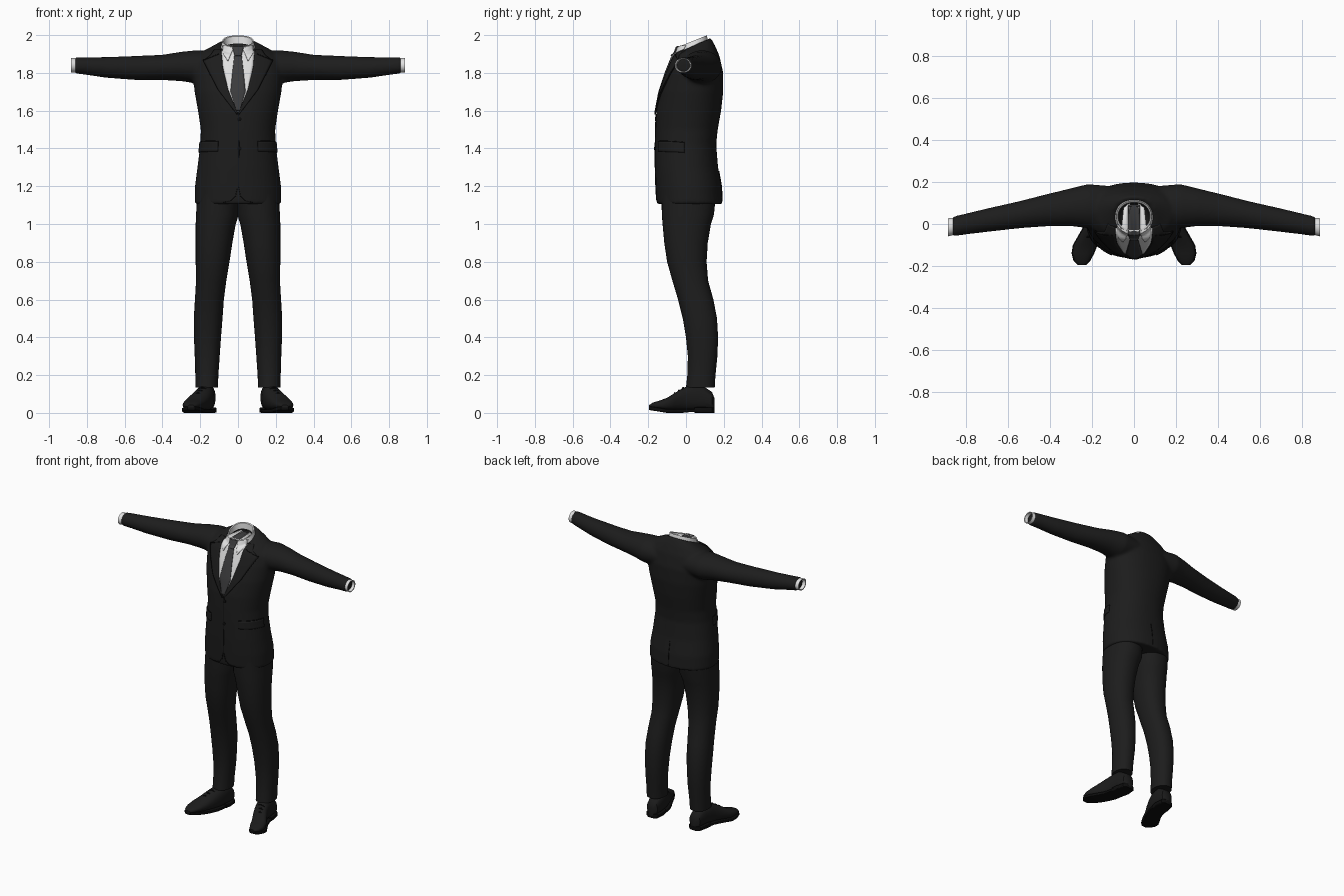
import bpy, bmesh, math
from mathutils import Vector
from mathutils.bvhtree import BVHTree

if "Cube" in bpy.data.objects:
    bpy.data.objects.remove(bpy.data.objects["Cube"])


def material(name, r, g, b, rough=0.8):
    m = bpy.data.materials.new(name)
    m.use_nodes = True
    m.diffuse_color = (r, g, b, 1)
    bsdf = m.node_tree.nodes["Principled BSDF"]
    bsdf.inputs["Base Color"].default_value = (r, g, b, 1)
    bsdf.inputs["Roughness"].default_value = rough
    return m


SUIT = material("charcoal cloth", .012, .012, .012)
SEAM = material("black seam", .004, .004, .004)
TIE = material("grey tie", .045, .045, .047)
SHIRT = material("white shirt", .75, .75, .75)
LEATHER = material("black leather", .011, .011, .011)


def oval(centre, a, b, power=2.2, n=40):
    """Superellipse ring around centre, spanned by the vectors a and b."""
    ring = []
    for i in range(n):
        t = math.tau * i / n
        c, s = math.cos(t), math.sin(t)
        ring.append(Vector(centre) + Vector(a) * math.copysign(abs(c) ** (2 / power), c)
                    + Vector(b) * math.copysign(abs(s) ** (2 / power), s))
    return ring


def level(z, hw, front, back, tilt=0, x=0):
    """Horizontal ring that may rise towards the back."""
    r = (back - front) / 2
    return oval((x, (front + back) / 2, z), (hw, 0, 0), (0, r, r * tilt))


def across(x, y, z, ry, rz):
    return oval((x, y, z), (0, ry, 0), (0, 0, rz), 2)


def add_loft(bm, rings, caps=True):
    rows = [[bm.verts.new(p) for p in ring] for ring in rings]
    n = len(rows[0])
    for lo, hi in zip(rows, rows[1:]):
        for i in range(n):
            bm.faces.new((lo[i], lo[(i + 1) % n], hi[(i + 1) % n], hi[i]))
    if caps:
        bm.faces.new(rows[0][::-1])
        bm.faces.new(rows[-1])


def finish(name, bm, mat, mirror=False, recalc=True, angle=40):
    if recalc:
        bmesh.ops.recalc_face_normals(bm, faces=bm.faces)
    me = bpy.data.meshes.new(name)
    bm.to_mesh(me)
    bm.free()
    me.materials.append(mat)
    ob = bpy.data.objects.new(name, me)
    bpy.context.collection.objects.link(ob)
    bpy.ops.object.select_all(action='DESELECT')
    ob.select_set(True)
    bpy.context.view_layer.objects.active = ob
    bpy.ops.object.shade_smooth_by_angle(angle=math.radians(angle))
    if mirror:
        ob.modifiers.new("mirror", 'MIRROR').use_clip = False
    return ob


def loft(name, rings, mat, mirror=False, caps=True):
    bm = bmesh.new()
    add_loft(bm, rings, caps)
    return finish(name, bm, mat, mirror)


# Jacket: body with a neck well, fused with both sleeves
bm = bmesh.new()
body = [(1.105, .23, -.155, .193), (1.2, .228, -.16, .188), (1.3, .215, -.163, .17),
        (1.42, .2, -.163, .16), (1.5, .197, -.162, .168), (1.6, .212, -.157, .186),
        (1.7, .23, -.138, .197), (1.8, .24, -.105, .197), (1.875, .225, -.08, .178, .1),
        (1.918, .175, -.068, .155, .22), (1.945, .105, -.058, .13, .45),
        (1.938, .078, -.03, .102, .45), (1.85, .07, -.025, .1, .3)]
add_loft(bm, [level(*r) for r in body])
sleeve = [(.1, .08, 1.83, .1, .08), (.22, .085, 1.832, .105, .088), (.3, .08, 1.834, .09, .078),
          (.4, .068, 1.829, .078, .067), (.54, .045, 1.826, .065, .064),
          (.7, .018, 1.829, .056, .055), (.8, 0, 1.836, .05, .047), (.865, -.013, 1.84, .047, .043)]
for side in (1, -1):
    add_loft(bm, [across(side * x, *r) for x, *r in sleeve])
jacket = finish("jacket", bm, SUIT)
remesh = jacket.modifiers.new("fuse", 'REMESH')
remesh.mode = 'VOXEL'
remesh.voxel_size = .01
remesh.use_smooth_shade = True
smooth = jacket.modifiers.new("soften", 'SMOOTH')
smooth.factor, smooth.iterations = .5, 6

# Shirt collar band and cuffs
collar = loft("shirt_collar", [level(1.89, .1, -.075, .12, .35), level(1.93, .092, -.055, .118, .4),
                               level(1.969, .083, -.037, .11, .4), level(1.967, .076, -.03, .103, .4),
                               level(1.93, .074, -.028, .1, .4)], SHIRT, caps=False)
loft("shirt_cuffs", [across(.84, -.008, 1.839, .04, .037), across(.885, -.016, 1.84, .043, .039),
                     across(.884, -.016, 1.84, .037, .034), across(.862, -.012, 1.84, .035, .032)],
     SHIRT, mirror=True)

# Surfaces on which the flat details are laid
graph = bpy.context.evaluated_depsgraph_get()
trees = [BVHTree.FromObject(o, graph) for o in (jacket, collar)]


def lay(p, lift, side=-1):
    """Put (x, z) on the front or back surface, or (x, y, z) on the nearest one."""
    if len(p) == 2:
        hits = [t.ray_cast(Vector((p[0], side, p[1])), Vector((0, -side, 0))) for t in trees]
        hits = [h for h in hits if h[0]]
        if hits:
            return min(hits, key=lambda h: h[3])[0] + Vector((0, side * lift, 0))
        p = (p[0], 0, p[1])
    spot, normal, _, _ = trees[0].find_nearest(Vector(p))
    return spot + normal * lift


def patch(name, left, right, lift, mat, mirror=False, side=-1, steps=8, cols=6):
    """Thin plate between two edge lines, draped over the clothes."""
    bm = bmesh.new()
    left, right = [Vector(p) for p in left], [Vector(p) for p in right]
    rows = []
    for k in range((len(left) - 1) * steps + 1):
        i = min(k // steps, len(left) - 2)
        f = k / steps - i
        a, b = left[i].lerp(left[i + 1], f), right[i].lerp(right[i + 1], f)
        rows.append([bm.verts.new(lay(a.lerp(b, j / cols), lift, side)) for j in range(cols + 1)])
    for lo, hi in zip(rows, rows[1:]):
        for j in range(cols):
            bm.faces.new((lo[j], lo[j + 1], hi[j + 1], hi[j]))
    bm.normal_update()
    if sum(f.normal.y for f in bm.faces) * side < 0:
        bmesh.ops.reverse_faces(bm, faces=bm.faces)
    ob = finish(name, bm, mat, mirror, recalc=False)
    ob.modifiers.new("thickness", 'SOLIDIFY').thickness = .008
    return ob


def flip(line):
    return [(-x, z) for x, z in line]


def seam(name, line, mirror=False, side=-1, lift=.003):
    patch(name, line, [(x + .003, z + .002) for x, z in line], lift, SEAM, mirror, side, cols=1)


# Shirt front, tie, collar points
front = [(.088, 1.92), (.082, 1.84), (.056, 1.72), (.004, 1.595)]
patch("shirt_front", flip(front), front, .004, SHIRT, cols=12)
blade = [(.018, 1.905), (.03, 1.8), (.04, 1.7), (.01, 1.6)]
patch("tie_blade", flip(blade), blade, .009, TIE)
knot = [(.026, 1.948), (.03, 1.935), (.018, 1.893)]
patch("tie_knot", flip(knot), knot, .016, TIE)
patch("collar_points", [(.018, 1.948), (.034, 1.91), (.052, 1.866)],
      [(.082, 1.945), (.082, 1.91), (.056, 1.866)], .01, SHIRT, True)

# Lapels with notch and edge lines
outer = [(.125, 1.925), (.145, 1.895), (.185, 1.865), (.105, 1.71), (.005, 1.58)]
inner = [(.09, 1.925), (.086, 1.89), (.081, 1.83), (.052, 1.71), (.001, 1.585)]
patch("lapels", inner, outer, .009, SUIT, True)
seam("lapel_edges", outer[2:], True, lift=.0105)
seam("lapel_notches", [(.1, 1.9), (.183, 1.867)], True, lift=.0115)

# Front closing, rounded hem corners and rear vent
seam("front_closing", [(.002, 1.58), (.004, 1.4), (.002, 1.19)])
seam("hem_corners", [(.002, 1.19), (.012, 1.145), (.035, 1.122), (.075, 1.112)], True)
seam("rear_vent", [(0, 1.28), (0, 1.12)], side=1)

# Pocket flaps
patch("pocket_flaps", [(.112, -.16, 1.437), (.17, -.1, 1.437), (.23, -.01, 1.432)],
      [(.112, -.16, 1.385), (.17, -.1, 1.382), (.23, -.01, 1.38)], .006, SUIT, True)
patch("pocket_seams", [(.112, -.16, 1.441), (.17, -.1, 1.441), (.23, -.01, 1.436)],
      [(.112, -.16, 1.437), (.17, -.1, 1.437), (.23, -.01, 1.432)], .004, SEAM, True, cols=1)

# Buttons
for name, z in (("upper_button", 1.555), ("lower_button", 1.4)):
    p = lay((.008, z), 0)
    loft(name, [oval(p + Vector((0, d, 0)), (r, 0, 0), (0, 0, r), 2, 16)
                for d, r in ((.003, .011), (-.004, .011), (-.006, .008))], SEAM)

# Trousers: one leg, mirrored
leg = [(1.17, -.004, .215, -.13, .16), (1.05, -.004, .222, -.128, .148), (1, .012, .224, -.124, .132),
       (.9, .03, .224, -.115, .115), (.8, .045, .224, -.1, .109), (.7, .062, .222, -.072, .117),
       (.6, .075, .228, -.042, .145), (.5, .082, .234, -.017, .164), (.4, .09, .233, 0, .17),
       (.3, .097, .229, .01, .166), (.2, .104, .226, .007, .156), (.135, .106, .226, 0, .152),
       (.137, .114, .218, .008, .144)]
loft("trouser_legs", [level(z, (b - a) / 2, f, k, 0, (a + b) / 2) for z, a, b, f, k in leg], SUIT, True)

# Shoes: stations run from heel to toe as y, x, half width, top
shoe = [(.152, .163, .02, .075), (.138, .164, .04, .11), (.08, .168, .049, .15), (.02, .177, .05, .145),
        (-.02, .19, .051, .13), (-.06, .21, .054, .105), (-.1, .232, .055, .08), (-.14, .243, .05, .065),
        (-.175, .248, .036, .055), (-.195, .248, .016, .042)]


def station(y, x, hw, bottom, top, power):
    return oval((x, y, (bottom + top) / 2), (hw, 0, 0), (0, 0, (top - bottom) / 2), power, 28)


def spring(y):
    return max(0, -.1 - y) * .16


loft("shoe_uppers", [station(y, x, w, .012 + spring(y), t, 2.4) for y, x, w, t in shoe], LEATHER, True)
loft("shoe_soles", [station(y, x, w + .004, .004 * (y > -.02) + spring(y), .02 + spring(y), 8)
                    for y, x, w, t in shoe], SEAM, True)
loft("shoe_heels", [station(y, x, w + .005, 0, .03, 8) for y, x, w, t in shoe[:3]]
     + [station(.045, .173, .052, 0, .03, 8)], SEAM, True)

# Laces over the instep
for i in range(3):
    y, x, z = -.015 - .022 * i, .19 + .011 * i, .133 - .014 * i
    loft("lace_%d" % (i + 1), [oval((x + d, y, z - abs(d) * .4), (0, .005, 0), (0, 0, .005), 2, 8)
                               for d in (-.026, -.012, 0, .012, .026)], SEAM, True)
